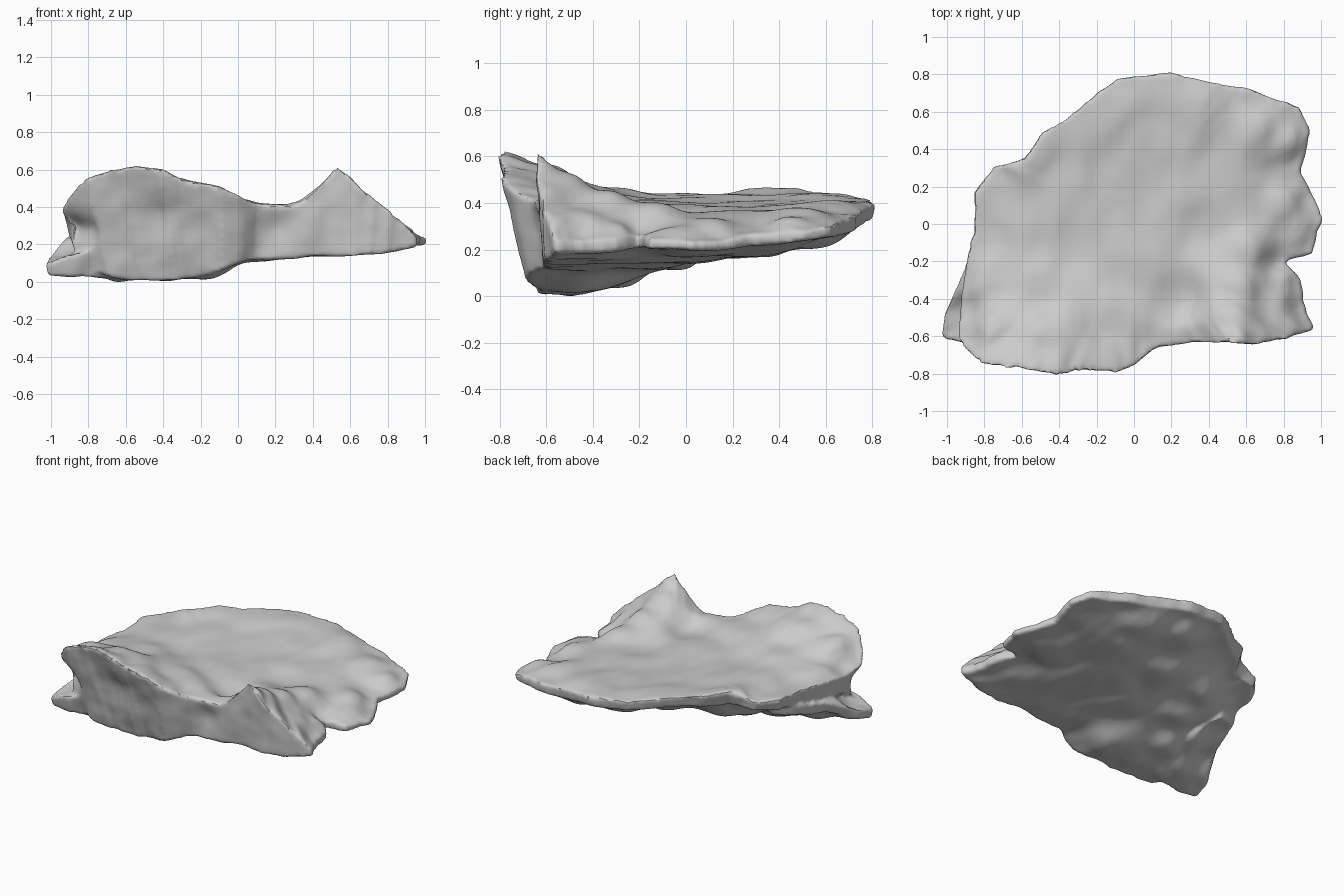
import bpy, bmesh, math
from mathutils import Vector, noise

if "Cube" in bpy.data.objects:
    bpy.data.objects.remove(bpy.data.objects["Cube"])


def blend(x, y, pts):
    """Distance-weighted height through (x, y, z) control points."""
    sw = sz = 0.0
    for px, py, pz in pts:
        w = 1 / ((x - px) ** 2 + (y - py) ** 2 + 0.004) ** 1.8
        sw += w
        sz += w * pz
    return sz / sw


def slab(bm, rim, tops, bottoms, centre, per=5, rings=24, sides=6):
    """Rock layer: rim rows are x, y, top z, bottom z around the outline."""
    cx, cy = centre
    # dense outline with a chipped edge
    outline = []
    for i, a in enumerate(rim):
        b = rim[(i + 1) % len(rim)]
        for j in range(per):
            x, y, zt, zb = [u + (v - u) * j / per for u, v in zip(a, b)]
            k = 1 - 0.025 * abs(noise.noise(Vector((x * 11, y * 11, 3))))
            outline.append((cx + (x - cx) * k, cy + (y - cy) * k, zt, zb))

    # the lower edge is undercut, more strongly on the left front
    def lower(x, y, zt, zb):
        k = 0.22 - 0.1 * max(-1, min(1, x * 3))
        s = 1 - k * (zt - zb) / math.hypot(x - cx, y - cy)
        return cx + (x - cx) * s, cy + (y - cy) * s

    low = [lower(*p) for p in outline]
    top_pts = [p[:3] for p in rim] + tops
    bot_pts = [(*lower(*p), p[3]) for p in rim] + bottoms

    def face_ring(edge, zs, pts, t):
        row = []
        for (ex, ey), z1 in zip(edge, zs):
            x, y = cx + (ex - cx) * t, cy + (ey - cy) * t
            z = blend(x, y, pts) + t ** 7 * (z1 - blend(ex, ey, pts))
            row.append(bm.verts.new((x, y, z)))
        return row

    ts = [(i + 1) / rings for i in range(rings)]
    rows = [face_ring([p[:2] for p in outline], [p[2] for p in outline], top_pts, t) for t in ts]
    # side wall
    for s in range(1, sides):
        f = s / sides
        rows.append([bm.verts.new((p[0] + (q[0] - p[0]) * f, p[1] + (q[1] - p[1]) * f,
                                   p[2] + (p[3] - p[2]) * f)) for p, q in zip(outline, low)])
    rows += [face_ring(low, [p[3] for p in outline], bot_pts, t) for t in reversed(ts)]

    n = len(outline)
    faces = []
    for a, b in zip(rows, rows[1:]):
        for i in range(n):
            j = (i + 1) % n
            faces.append(bm.faces.new((a[i], b[i], b[j], a[j])))
    for row, pts in ((rows[0], top_pts), (rows[-1], bot_pts)):
        c = bm.verts.new((cx, cy, blend(cx, cy, pts)))
        for i in range(n):
            faces.append(bm.faces.new((c, row[i], row[(i + 1) % n])))
    bmesh.ops.recalc_face_normals(bm, faces=faces)


bm = bmesh.new()
# main slab with the raised front ridge and the pointed crest
slab(bm, [
    (-.95, -.6, .4, .2), (-.91, -.68, .48, .08), (-.82, -.75, .57, .04),
    (-.7, -.77, .61, .02), (-.55, -.79, .64, .02), (-.42, -.81, .62, .02),
    (-.26, -.78, .55, .04), (-.1, -.8, .53, .08), (0, -.77, .48, .11),
    (.1, -.67, .43, .13), (.3, -.64, .42, .14), (.42, -.64, .51, .15),
    (.53, -.64, .64, .15), (.67, -.65, .51, .155), (.82, -.62, .4, .17),
    (.97, -.57, .25, .2), (.91, -.42, .25, .2), (.9, -.3, .26, .21),
    (.81, -.2, .28, .22), (.96, -.16, .26, .22), (1.02, .03, .25, .21),
    (.96, .15, .25, .21), (.89, .28, .28, .23), (.95, .5, .29, .25),
    (.89, .63, .32, .265), (.6, .73, .36, .29), (.2, .81, .41, .34),
    (-.1, .79, .44, .365), (-.3, .62, .46, .38), (-.5, .49, .48, .38),
    (-.59, .35, .48, .37), (-.76, .31, .43, .36), (-.85, .17, .42, .34),
    (-.87, -.05, .41, .31), (-.91, -.25, .4, .28), (-.94, -.45, .38, .25)],
    [(-.5, -.62, .58), (-.75, -.58, .55), (-.5, -.35, .48), (-.1, -.52, .47),
     (.52, -.52, .55), (.56, -.35, .47), (.6, -.15, .42), (.25, -.4, .37),
     (.4, 0, .37), (.47, .25, .38), (0, 0, .41), (.1, .5, .415), (-.4, .25, .45),
     (-.55, 0, .45), (.65, .5, .4), (.78, .1, .35), (.76, -.42, .38), (0, -.25, .42),
     (-.1, .25, .42), (.2, .2, .395), (.3, .65, .43), (-.78, -.3, .46), (-.3, -.1, .43),
     (.83, .45, .36), (-.12, .65, .455), (.85, -.03, .32), (.8, -.3, .35)],
    [(-.65, -.5, .01), (-.4, -.5, .01), (-.2, -.48, .03), (-.5, -.3, .04),
     (0, -.2, .125), (.4, -.2, .155), (0, .2, .18), (.45, .3, .18),
     (-.4, .15, .2), (.1, .55, .25), (.7, 0, .18), (-.4, -.05, .125),
     (-.7, -.1, .2), (.4, .55, .22), (.2, 0, .15), (.65, -.4, .165)], (0, 0))

# lower layer sticking out at the front left
slab(bm, [
    (-1.03, -.61, .11, .045), (-.88, -.65, .17, .04), (-.7, -.63, .2, .03),
    (-.5, -.5, .2, .05), (-.5, -.2, .25, .1), (-.68, .08, .3, .22),
    (-.83, .02, .31, .24), (-.91, -.25, .26, .18), (-1.02, -.48, .15, .08)],
    [(-.75, -.35, .28)], [(-.7, -.45, .03)], (-.72, -.35), per=10, rings=10, sides=4)

me = bpy.data.meshes.new("rock_slab")
bm.to_mesh(me)
bm.free()
rock = bpy.data.objects.new("rock_slab", me)
bpy.context.collection.objects.link(rock)
rock.select_set(True)
bpy.context.view_layer.objects.active = rock

# fuse both layers and weather the edges
fuse = rock.modifiers.new("fuse", 'REMESH')
fuse.mode = 'VOXEL'
fuse.voxel_size = 0.013
wear = rock.modifiers.new("wear", 'SMOOTH')
wear.factor = 0.5
wear.iterations = 6
bpy.ops.object.modifier_apply(modifier="fuse")
bpy.ops.object.modifier_apply(modifier="wear")

# hollows in the front face and corner, then layered stone grain
hollows = [((-.9, -.62, .28), .11, .06), ((-.82, -.7, .28), .09, .04),
           ((-.45, -.74, .36), .17, .03), ((.2, -.64, .28), .12, .02)]
normals = [v.normal.copy() for v in me.vertices]
for v, nrm in zip(me.vertices, normals):
    p = v.co.copy()
    d = (0.010 * noise.noise(Vector((p.x * 5, p.y * 3, p.z * 5)))
         + 0.005 * noise.noise(Vector((p.x * 10 + 7, p.y * 6, p.z * 10))))
    for c, r, depth in hollows:
        d -= depth * math.exp(-2 * ((p - Vector(c)).length / r) ** 2)
    v.co += nrm * d
zmin = min(v.co.z for v in me.vertices)
for v in me.vertices:
    v.co.z -= zmin
bpy.ops.object.shade_smooth_by_angle(angle=math.radians(40))
